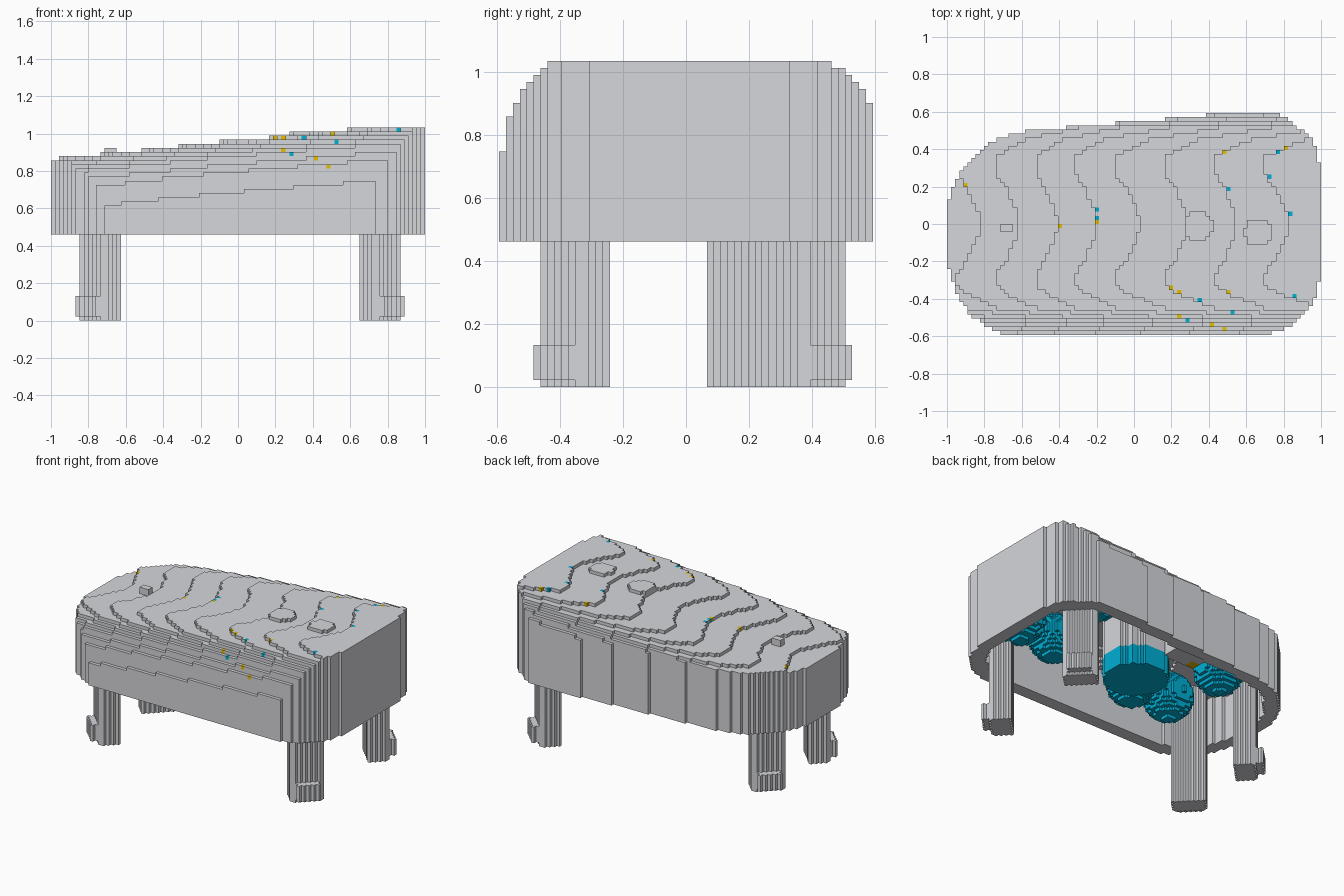
import bpy, bmesh, math
from mathutils import Vector

if "Cube" in bpy.data.objects:
    bpy.data.objects.remove(bpy.data.objects["Cube"], do_unlink=True)

V = 2 / 91                      # edge of one cubic cell
NX, NY = 91, 54
BASE = 21                       # cells below the shell


def material(name, rgb):
    m = bpy.data.materials.new(name)
    m.use_nodes = True
    m.diffuse_color = (*rgb, 1)
    m.node_tree.nodes["Principled BSDF"].inputs["Base Color"].default_value = (*rgb, 1)
    return m


MATS = [material("light grey", (0.67, 0.68, 0.71)),
        material("teal", (0.0, 0.43, 0.66)),
        material("yellow", (0.78, 0.52, 0.0))]
GREY, TEAL, YELLOW = range(3)


def interp(table, t):
    if t <= table[0][0]:
        return table[0][1]
    for (a, p), (b, q) in zip(table, table[1:]):
        if t <= b:
            return p + (q - p) * (t - a) / (b - a)
    return table[-1][1]


def centre(i, j, k):
    return Vector(((i + .5) * V - 1, (j + .5 - NY / 2) * V, (k + .5) * V))


def column(x, y):
    return int((x + 1) // V), int(y // V + NY // 2)


def build(name, cells):
    """Mesh only the exposed sides of a set of cells {(i, j, k): colour}."""
    bm = bmesh.new()
    corners = {}

    def vert(c):
        if c not in corners:
            corners[c] = bm.verts.new((c[0] * V - 1, (c[1] - NY / 2) * V, c[2] * V))
        return corners[c]

    for cell, colour in cells.items():
        for axis in range(3):
            u, w = (axis + 1) % 3, (axis + 2) % 3
            for side in (0, 1):
                near = list(cell)
                near[axis] += 2 * side - 1
                if tuple(near) in cells:
                    continue
                ring = []
                for du, dw in ((0, 0), (1, 0), (1, 1), (0, 1)):
                    c = list(cell)
                    c[axis] += side
                    c[u] += du
                    c[w] += dw
                    ring.append(vert(tuple(c)))
                face = bm.faces.new(ring if side else ring[::-1])
                face.material_index = colour
    mesh = bpy.data.meshes.new(name)
    bm.to_mesh(mesh)
    bm.free()
    for m in MATS:
        mesh.materials.append(m)
    ob = bpy.data.objects.new(name, mesh)
    bpy.context.collection.objects.link(ob)


def fill(lo, hi, rule):
    """Collect cells inside a box where the rule gives a colour."""
    a, b = column(lo[0], lo[1]), column(hi[0], hi[1])
    cells = {}
    for i in range(a[0], b[0] + 1):
        for j in range(a[1], b[1] + 1):
            for k in range(int(lo[2] / V), int(hi[2] / V) + 1):
                colour = rule(centre(i, j, k))
                if colour is not None:
                    cells[i, j, k] = colour
    return cells


# Plan outline, ridge rise and edge rounding of the shell
BACK = [(-1, .08), (-.97, .2), (-.93, .27), (-.88, .32), (-.82, .4), (-.74, .455), (-.58, .494),
        (-.37, .516), (-.1, .538), (.17, .56), (.4, .583), (.78, .59), (.9, .5), (.96, .44), (1, .28)]
FRONT = [(-1, .2), (-.97, .3), (-.93, .41), (-.88, .48), (-.78, .55), (-.68, .595),
         (.7, .595), (.83, .55), (.92, .47), (.96, .42), (1, .28)]
RISE = [(-1, 39.9), (-.95, 40), (-.1, 44.02), (.7, 47.02), (1, 47.99)]
DIP = [(0, .43), (.06, .41), (.19, .2), (.27, 0)]
ROUND_FRONT = [(.33, 0), (.39, .4), (.45, 1), (.494, 2.7), (.516, 3.7), (.538, 5.7), (.56, 7.5), (.582, 12.5)]
ROUND_BACK = [(.36, 0), (.43, .5), (.45, .7), (.516, 2.1), (.538, 3.1), (.56, 4.2), (.582, 6)]


def in_plan(x, y):
    return abs(x) <= 1 and abs(y) <= interp(BACK if y > 0 else FRONT, x)


def top(x, y):
    edge = interp(ROUND_BACK if y > 0 else ROUND_FRONT, abs(y))
    return int(interp(RISE, x) - interp(DIP, abs(y)) * (1.15 - .25 * x) - edge)


# Hollow shell, open below
heights, shell = {}, {}
for i in range(NX):
    for j in range(NY):
        x, y, _ = centre(i, j, 0)
        if in_plan(x, y):
            h = heights[i, j] = top(x, y)
            bottom = h - 4 if in_plan(x / .92, y / .85) else BASE
            for k in range(bottom, h):
                shell[i, j, k] = GREY


# Coloured specks, set into the nearest terrace edge
def is_edge(i, j):
    ring = ((i - 1, j), (i + 1, j), (i, j - 1), (i, j + 1))
    return min(heights.get(n, 0) for n in ring) < heights[i, j]


SPECKS = {YELLOW: [(.46, .39), (.81, .41), (-.91, .21), (-.42, -.01), (-.2, .01), (.22, -.34),
                   (.26, -.36), (.28, -.36), (.52, -.36), (.24, -.5), (.41, -.54), (.48, -.56)],
          TEAL: [(.77, .39), (.7, .25), (.46, .19), (.81, .06), (-.22, .08), (-.2, .04),
                 (.88, -.38), (.39, -.4), (.52, -.47), (.28, -.52)]}
for colour, points in SPECKS.items():
    for p in points:
        i, j = column(*p)
        i += min(range(-2, 3), key=lambda d: (not is_edge(i + d, j), abs(d)))
        shell[i, j, heights[i, j] - 1] = colour
build("shell", shell)


# Shallow raised pads on the top, each level
def pad(name, cx, cy, rx, ry, power, level):
    cells = {}
    for (i, j), h in heights.items():
        x, y, _ = centre(i, j, 0)
        if (abs(x - cx) / rx) ** power + (abs(y - cy) / ry) ** power <= 1:
            for k in range(h, level):
                cells[i, j, k] = GREY
    build(name, cells)


pad("middle_pad", .345, -.01, .08, .08, 2, 46)
pad("end_pad", .665, -.045, .072, .072, 3, 47)
pad("small_pad", -.685, -.018, .036, .024, 8, 42)


# Legs: diagonal slabs with an outward toe
def leg(name, cx, cy, sx, sy):
    def rule(p):
        out = ((p.x - cx) * sx + (p.y - cy) * sy) / math.sqrt(2)
        across = abs((p.x - cx) * -sy + (p.y - cy) * sx) / math.sqrt(2)
        if abs(out) < .06 and across < .098:
            return GREY
        if .03 < p.z < .13 and 0 < out < .11 and across < .07:
            return GREY
        return None
    build(name, fill((cx - .2, cy - .2, 0), (cx + .2, cy + .2, .8), rule))


leg("front_left_leg", .765, -.355, 1, -1)
leg("front_right_leg", -.74, -.355, -1, -1)
leg("back_left_leg", .765, .405, 1, 1)
leg("back_right_leg", -.74, .185, -1, 1)


# Balls hung inside the shell
def ball(name, c, r):
    c = Vector(c)
    reach = Vector((r, r, r))
    build(name, fill(c - reach, c + reach, lambda p: TEAL if (p - c).length <= r else None))


for n, c in enumerate([(-.5, -.27, .64), (-.53, .18, .64), (-.24, -.31, .67),
                       (.47, -.2, .67), (.76, -.18, .68), (.57, .33, .7)]):
    ball(f"ball_{n + 1}", c, .15)

# Central drum with a teal lower band
build("drum", fill((-.25, -.24, .5), (.2, .2, .86), lambda p:
      (TEAL if p.z < .62 else GREY) if math.hypot(p.x + .03, p.y + .02) < .2 else None))

# Inner post with yellow specks at its foot
build("inner_post", fill((-.36, .14, .62), (-.14, .3, .82), lambda p:
      YELLOW if p.z < .64 and p.x < -.29 and p.y < .19 else GREY))
